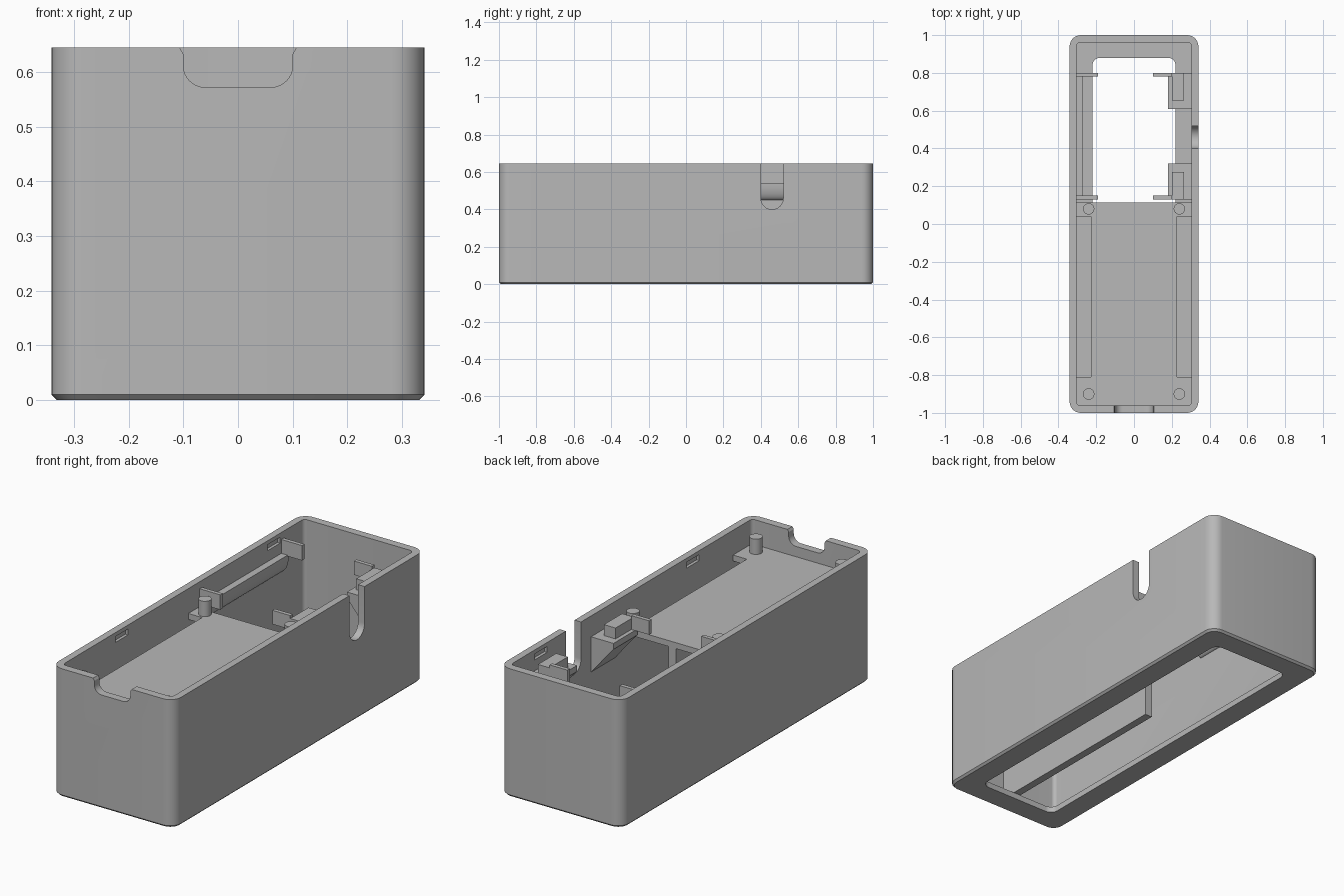
import bpy, bmesh, math

if "Cube" in bpy.data.objects:
    bpy.data.objects.remove(bpy.data.objects["Cube"])

grey = bpy.data.materials.new("plain_grey")
grey.use_nodes = True
COLOUR = (0.48, 0.48, 0.48, 1)
grey.diffuse_color = COLOUR
grey.node_tree.nodes["Principled BSDF"].inputs["Base Color"].default_value = COLOUR


def loft(name, rings):
    """Closed solid through rings of matching points."""
    bm = bmesh.new()
    loops = [[bm.verts.new(p) for p in ring] for ring in rings]
    n = len(loops[0])
    for a, b in zip(loops, loops[1:]):
        for i in range(n):
            bm.faces.new((a[i], a[(i + 1) % n], b[(i + 1) % n], b[i]))
    bm.faces.new(loops[0][::-1])
    bm.faces.new(loops[-1])
    bmesh.ops.recalc_face_normals(bm, faces=bm.faces)
    mesh = bpy.data.meshes.new(name)
    bm.to_mesh(mesh)
    bm.free()
    mesh.materials.append(grey)
    obj = bpy.data.objects.new(name, mesh)
    bpy.context.collection.objects.link(obj)
    return obj


def rounded(x0, x1, y0, y1, r, steps=8):
    pts = []
    corners = ((x1 - r, y1 - r), (x0 + r, y1 - r), (x0 + r, y0 + r), (x1 - r, y0 + r))
    for k, (cx, cy) in enumerate(corners):
        for i in range(steps + 1):
            a = math.pi / 2 * (k + i / steps)
            pts.append((cx + r * math.cos(a), cy + r * math.sin(a)))
    return pts


def prism(name, pts, axis, lo, hi):
    """Extrude a 2D outline along x, y or z."""
    place = {"x": lambda p, t: (t, p[0], p[1]),
             "y": lambda p, t: (p[0], t, p[1]),
             "z": lambda p, t: (p[0], p[1], t)}[axis]
    return loft(name, [[place(p, t) for p in pts] for t in (lo, hi)])


def box(name, x0, x1, y0, y1, z0, z1):
    return prism(name, [(x0, y0), (x1, y0), (x1, y1), (x0, y1)], "z", z0, z1)


def cut(target, cutter):
    mod = target.modifiers.new("cut", "BOOLEAN")
    mod.operation = "DIFFERENCE"
    mod.solver = "EXACT"
    mod.object = cutter
    bpy.context.view_layer.objects.active = target
    bpy.ops.object.modifier_apply(modifier=mod.name)
    bpy.data.objects.remove(cutter)


def smooth(obj):
    bpy.ops.object.select_all(action="DESELECT")
    obj.select_set(True)
    bpy.context.view_layer.objects.active = obj
    bpy.ops.object.shade_smooth_by_angle(angle=math.radians(30))


W, L, H = 0.341, 1.0, 0.645
IX, IY = 0.305, 0.96
FLOOR, DECK = 0.03, 0.52
LEDGE = 0.54

# Outer shell with a small chamfer at its foot
foot = rounded(-W + 0.01, W - 0.01, -L + 0.01, L - 0.01, 0.05)
side = rounded(-W, W, -L, L, 0.06)
shell = loft("case_shell", [[(x, y, z) for x, y in ring]
                            for ring, z in ((foot, 0), (side, 0.01), (side, H))])

# Cavity and the long opening in the floor
cut(shell, prism("cavity_cutter", rounded(-IX, IX, -IY, IY, 0.02), "z", FLOOR, 1))
cut(shell, prism("floor_cutter", rounded(-0.22, 0.22, -0.88, 0.88, 0.04), "z", -0.1, 0.1))

# Front notch with flared lip, and round-ended slot in the left wall
half = [(0.1 - 0.04 * (1 - math.cos(a)), 0.612 - 0.04 * math.sin(a))
        for a in [math.pi / 2 * i / 8 for i in range(9)]]
notch = [(0.107, 0.7), (0.107, H), (0.1, 0.633)] + half
notch += [(-x, z) for x, z in reversed(notch)]
cut(shell, prism("notch_cutter", notch, "y", -1.1, -0.9))
slot = [(0.46 + 0.06 * math.cos(a), 0.46 - 0.06 * math.sin(a))
        for a in [math.pi * i / 16 for i in range(17)]]
cut(shell, prism("slot_cutter", slot + [(0.4, 0.7), (0.52, 0.7)], "x", 0.28, 0.4))

# Snap recesses in the side walls
for s in (-1, 1):
    for y in (-0.49, 0.72):
        xs = sorted((s * 0.29, s * 0.32))
        cut(shell, box("snap_cutter", *xs, y - 0.05, y + 0.05, 0.595, 0.625))
smooth(shell)

# Deck over the front half, with a gap along each wall
deck = box("deck", -0.307, 0.307, -0.962, 0.115, DECK - 0.03, DECK)
for s in (-1, 1):
    xs = sorted((s * 0.228, s * 0.4))
    cut(deck, box("gap_cutter", *xs, -0.81, 0.04, 0.4, 0.6))
box("centre_rib", -0.02, 0.02, -0.962, 0.11, FLOOR, DECK - 0.025)

# Locating pegs
for x in (-0.24, 0.24):
    for y in (-0.9, 0.08):
        circle = [(x + 0.03 * math.cos(math.tau * i / 32),
                   y + 0.03 * math.sin(math.tau * i / 32)) for i in range(32)]
        smooth(prism("peg", circle, "z", DECK - 0.01, 0.597))

# Right wall ledge with a curved underside
curve = [(-0.27 - 0.037 * (1 - math.cos(a)), LEDGE - 0.09 * math.sin(a))
         for a in [math.pi / 2 * i / 10 for i in range(11)]]
smooth(prism("right_ledge", curve + [(-0.307, LEDGE)], "y", 0.14, 0.79))

# Clips on both sides, and brackets on the left wall, mirrored about the slot
for s in (-1, 1):
    def span(a, b):
        return sorted((0.465 + s * a, 0.465 + s * b))
    clip = span(0.315, 0.335)
    box("right_clip", -0.307, -0.19, *clip, LEDGE - 0.005, 0.61)
    box("left_clip", 0.1, 0.2, *clip, LEDGE, 0.61)
    wedge = [(0.18, LEDGE), (0.18, 0.51), (0.307, 0.36), (0.307, LEDGE)]
    prism("left_bracket", wedge, "y", *span(0.145, 0.335))
    box("bracket_block", 0.2, 0.265, *span(0.19, 0.335), LEDGE - 0.005, 0.595)
